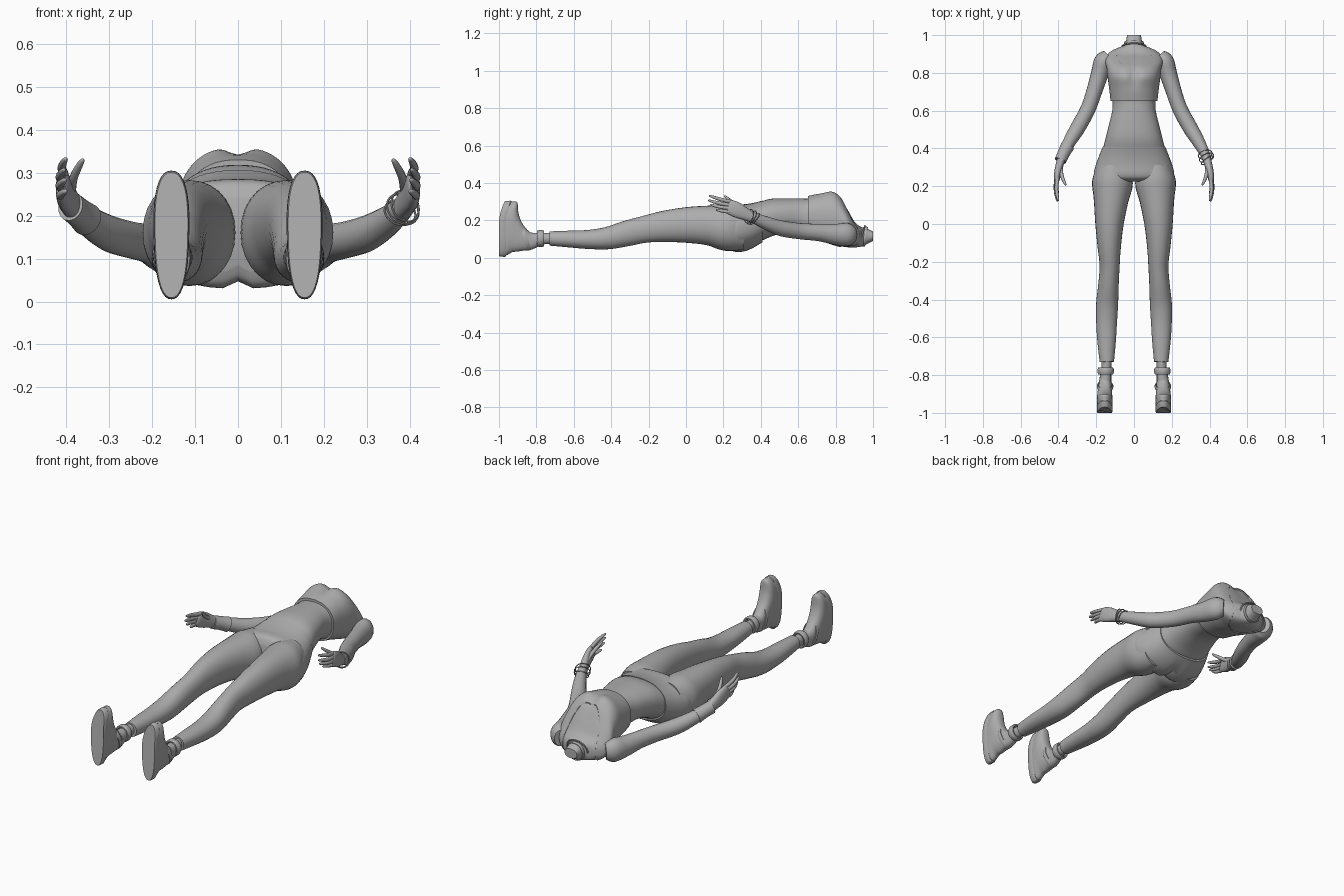
import bpy, bmesh, math
from mathutils import Vector

grey = bpy.data.materials.new("plain grey")
grey.diffuse_color = (0.42, 0.42, 0.42, 1)


def finish(name, bm, angle=40):
    bmesh.ops.recalc_face_normals(bm, faces=bm.faces)
    me = bpy.data.meshes.new(name)
    bm.to_mesh(me)
    bm.free()
    me.materials.append(grey)
    ob = bpy.data.objects.new(name, me)
    bpy.context.collection.objects.link(ob)
    bpy.ops.object.select_all(action='DESELECT')
    ob.select_set(True)
    bpy.context.view_layer.objects.active = ob
    bpy.ops.object.shade_smooth_by_angle(angle=math.radians(angle))
    return ob


def spline(pts, steps):
    """Smooth curve through all station values."""
    out = []
    for i in range(len(pts) - 1):
        p0, p1, p2, p3 = (pts[max(0, min(len(pts) - 1, i + k))] for k in (-1, 0, 1, 2))
        for s in range(steps):
            t = s / steps
            out.append([b + 0.5 * t * (c - a + t * (2*a - 5*b + 4*c - d + t * (3*(b - c) + d - a)))
                        for a, b, c, d in zip(p0, p1, p2, p3)])
    return out + [list(pts[-1])]


def loft(name, stations, n=24, steps=4, power=2.0, side=1, shape=None, flat=False, angle=40):
    """Skin over stations (x, y, z, half width, half height); flat keeps rings square to y."""
    rows = spline(stations, steps)
    bm = bmesh.new()
    rings = []
    for i, (x, y, z, rx, rz) in enumerate(rows):
        a, b = rows[max(i - 1, 0)], rows[min(i + 1, len(rows) - 1)]
        t = Vector((0, -1, 0)) if flat else (Vector(b[:3]) - Vector(a[:3])).normalized()
        u = t.cross(Vector((0, 0, 1))).normalized()
        v = u.cross(t)
        ring = []
        for k in range(n):
            q = 2 * math.pi * k / n
            c, s = math.cos(q), math.sin(q)
            p = Vector((x, y, z)) + u * rx * math.copysign(abs(c) ** (2 / power), c) \
                + v * rz * math.copysign(abs(s) ** (2 / power), s)
            if shape:
                p = shape(p, s)
            ring.append(bm.verts.new((p.x * side, p.y, p.z)))
        rings.append(ring)
    for r, w in zip(rings, rings[1:]):
        for k in range(n):
            bm.faces.new((r[k], r[(k + 1) % n], w[(k + 1) % n], w[k]))
    bm.faces.new(rings[0])
    bm.faces.new(rings[-1])
    return finish(name, bm, angle)


def band(name, centre, axis, rx, rz, thick, width, side=1):
    """Elliptical hoop with a flattened section, wrapped round an axis."""
    t = Vector(axis).normalized()
    u = t.cross(Vector((0, 0, 1))).normalized()
    v = u.cross(t)
    bm = bmesh.new()
    n, m = 32, 8
    rings = []
    for k in range(n):
        q = 2 * math.pi * k / n
        ring = []
        for j in range(m):
            w = 2 * math.pi * (j + 0.5) / m
            d = thick * math.cos(w)
            p = Vector(centre) + u * (rx + d) * math.cos(q) + v * (rz + d) * math.sin(q) \
                + t * width * math.sin(w)
            ring.append(bm.verts.new((p.x * side, p.y, p.z)))
        rings.append(ring)
    for k in range(n):
        r, w = rings[k], rings[(k + 1) % n]
        for j in range(m):
            bm.faces.new((r[j], r[(j + 1) % m], w[(j + 1) % m], w[j]))
    return finish(name, bm)


def section(y, rx, lo, hi, grow=0.0):
    return (0, y, (lo + hi) / 2, rx + grow, (hi - lo) / 2 + grow)


# Chest and cleft grooves along the centre line
def chest_shape(p, s):
    if s > 0:
        p.z -= 0.022 * math.exp(-(p.x / 0.028) ** 2 - ((p.y - 0.79) / 0.06) ** 2)
    return p


def seat_shape(p, s):
    if s < 0:
        p.z += 0.018 * math.exp(-(p.x / 0.02) ** 2) * max(0, min(1, (0.4 - p.y) / 0.1))
    return p


# Torso skin with neck stump
upper = [(0.66, 0.116, 0.115, 0.318), (0.72, 0.127, 0.095, 0.342), (0.78, 0.135, 0.075, 0.355),
         (0.825, 0.14, 0.062, 0.325), (0.865, 0.148, 0.056, 0.258), (0.9, 0.135, 0.055, 0.195),
         (0.928, 0.095, 0.058, 0.17)]
body = [(0.34, 0.17, 0.08, 0.27), (0.4, 0.163, 0.09, 0.3), (0.46, 0.149, 0.115, 0.316),
        (0.54, 0.129, 0.135, 0.318), (0.61, 0.114, 0.13, 0.317)] + upper
neck = [(0.945, 0.055, 0.062, 0.162), (0.97, 0.042, 0.075, 0.155), (1.0, 0.037, 0.09, 0.14)]
loft("torso", [section(*r) for r in body + neck], 48, 5, 2.3, shape=chest_shape, flat=True)

# Cropped top with scooped neckline
hem = [(0.652, 0.119, 0.113, 0.325)] + upper[1:]
top = loft("crop_top", [section(*r, grow=0.005) for r in hem], 64, 6, 2.3,
           shape=chest_shape, flat=True)
bm = bmesh.new()
bmesh.ops.create_cone(bm, cap_ends=True, segments=48, radius1=1, radius2=1, depth=2)
for v in bm.verts:
    v.co = (v.co.x * 0.1, 0.94 + v.co.y * 0.12, v.co.z)
cutter = finish("neckline_cutter", bm)
cutter.hide_render = True
cutter.hide_set(True)
cut = top.modifiers.new("neckline", 'BOOLEAN')
cut.operation = 'DIFFERENCE'
cut.object = cutter

# Trouser pelvis
hips = [(0.41, 0.165, 0.084, 0.306), (0.36, 0.185, 0.052, 0.293), (0.31, 0.203, 0.032, 0.286),
        (0.265, 0.213, 0.03, 0.284), (0.24, 0.2, 0.04, 0.272), (0.225, 0.15, 0.07, 0.24)]
loft("trouser_hips", [section(*r) for r in hips], 48, 4, 2.3, shape=seat_shape, flat=True)

# Choker
band("choker", (0, 0.957, 0.113), (0, 1, -0.15), 0.048, 0.05, 0.004, 0.009)
band("choker_cord", (0, 0.94, 0.116), (0, 1, -0.3), 0.062, 0.058, 0.004, 0.004)

leg = [(0.112, 0.31, 0.157, 0.085, 0.115), (0.114, 0.22, 0.16, 0.108, 0.123),
       (0.122, 0.12, 0.173, 0.091, 0.106), (0.13, 0, 0.175, 0.075, 0.095),
       (0.131, -0.12, 0.167, 0.062, 0.083), (0.129, -0.22, 0.152, 0.053, 0.072),
       (0.135, -0.32, 0.129, 0.054, 0.068), (0.142, -0.42, 0.105, 0.058, 0.06),
       (0.145, -0.52, 0.098, 0.055, 0.051), (0.145, -0.62, 0.1, 0.049, 0.045),
       (0.144, -0.73, 0.103, 0.038, 0.038)]
ankle = [(0.144, -0.7, 0.103, 0.028, 0.032), (0.146, -0.75, 0.103, 0.026, 0.03),
         (0.15, -0.83, 0.098, 0.03, 0.036)]
shoe = [(0.15, -0.79, 0.096, 0.031, 0.036), (0.152, -0.83, 0.088, 0.036, 0.046),
        (0.154, -0.87, 0.107, 0.041, 0.069), (0.155, -0.9, 0.133, 0.044, 0.1),
        (0.155, -0.928, 0.162, 0.046, 0.132), (0.155, -0.955, 0.158, 0.045, 0.143),
        (0.155, -0.975, 0.156, 0.043, 0.145)]
sole = [(0.155, -0.962, 0.155, 0.043, 0.146), (0.155, -0.968, 0.155, 0.046, 0.15),
        (0.155, -0.994, 0.155, 0.045, 0.149), (0.155, -1.0, 0.155, 0.042, 0.146)]
arm = [(0.135, 0.89, 0.122, 0.035, 0.045), (0.16, 0.862, 0.124, 0.05, 0.062),
       (0.18, 0.8, 0.125, 0.047, 0.056), (0.208, 0.71, 0.135, 0.042, 0.046),
       (0.243, 0.61, 0.142, 0.04, 0.043), (0.297, 0.51, 0.157, 0.04, 0.042),
       (0.342, 0.435, 0.183, 0.034, 0.036), (0.376, 0.37, 0.21, 0.026, 0.03),
       (0.384, 0.345, 0.218, 0.024, 0.029)]
palm = [(0.38, 0.36, 0.213, 0.022, 0.027), (0.392, 0.32, 0.232, 0.021, 0.033),
        (0.403, 0.275, 0.254, 0.019, 0.041), (0.409, 0.235, 0.272, 0.015, 0.039),
        (0.41, 0.222, 0.278, 0.008, 0.03)]
# Finger name, root and tip
fingers = [("index", (0.405, 0.245, 0.298), (0.4, 0.122, 0.333)),
           ("middle", (0.41, 0.238, 0.281), (0.404, 0.118, 0.308)),
           ("ring", (0.412, 0.24, 0.264), (0.402, 0.13, 0.284)),
           ("little", (0.411, 0.25, 0.245), (0.4, 0.16, 0.258)),
           ("thumb", (0.388, 0.305, 0.255), (0.36, 0.205, 0.332))]


# Shoes narrow toward the heel and arch, with the toe curling up off the sole
def foot_shape(p, s):
    h = max(0, min(1, p.z / 0.3))
    p.x = 0.155 + (p.x - 0.155) * (0.9 + 0.14 * h - 0.07 * math.sin(math.pi * h))
    p.y += 0.03 * max(0, h - 0.6) ** 2 / 0.16
    return p


for side, tag in ((1, "right"), (-1, "left")):
    loft("trouser_leg_" + tag, leg, 28, 4, 2.1, side)
    loft("ankle_" + tag, ankle, 16, 3, 2, side)
    loft("shoe_" + tag, shoe, 32, 4, 2.3, side, foot_shape, True)
    loft("sole_" + tag, sole, 40, 1, 2.3, side, foot_shape, True, 30)
    band("ankle_strap_" + tag, (0.15, -0.778, 0.103), (0, -1, 0), 0.036, 0.038, 0.008, 0.02, side)
    band("instep_strap_" + tag, (0.153, -0.86, 0.105), (0, -1, -0.35), 0.039, 0.064, 0.005, 0.012, side)
    loft("arm_" + tag, arm, 20, 4, 2, side)
    loft("palm_" + tag, palm, 20, 4, 2.3, side)
    for name, a, b in fingers:
        a, b = Vector(a), Vector(b)
        bend = Vector((0.008, 0, -0.003))
        rows = [(*(a.lerp(b, f) + bend * math.sin(math.pi * f)), r, r)
                for f, r in ((0, 0.0105), (0.45, 0.01), (0.8, 0.008), (0.96, 0.005), (1, 0.001))]
        loft(name + "_finger_" + tag, rows, 10, 3, 2, side)

# Wrist pieces: loose bangles on one side, a wide cuff on the other
wrist_axis = (0.34, -0.66, 0.4)
for i, (shift, r) in enumerate(((-0.012, 0.037), (0.004, 0.04), (0.018, 0.038))):
    axis = Vector(wrist_axis) + Vector((0.12 * (i - 1), 0, 0.15 * (1 - i)))
    band("bangle_%d" % (i + 1), (0.382 + shift * 0.4, 0.356 - shift, 0.213 + shift * 0.5),
         axis, r, r, 0.0025, 0.0025)
cuff = [(0.352, 0.412, 0.191, 0.037, 0.039), (0.37, 0.378, 0.206, 0.033, 0.035),
        (0.39, 0.335, 0.222, 0.031, 0.035)]
loft("wrist_cuff", cuff, 24, 3, 2, -1)
